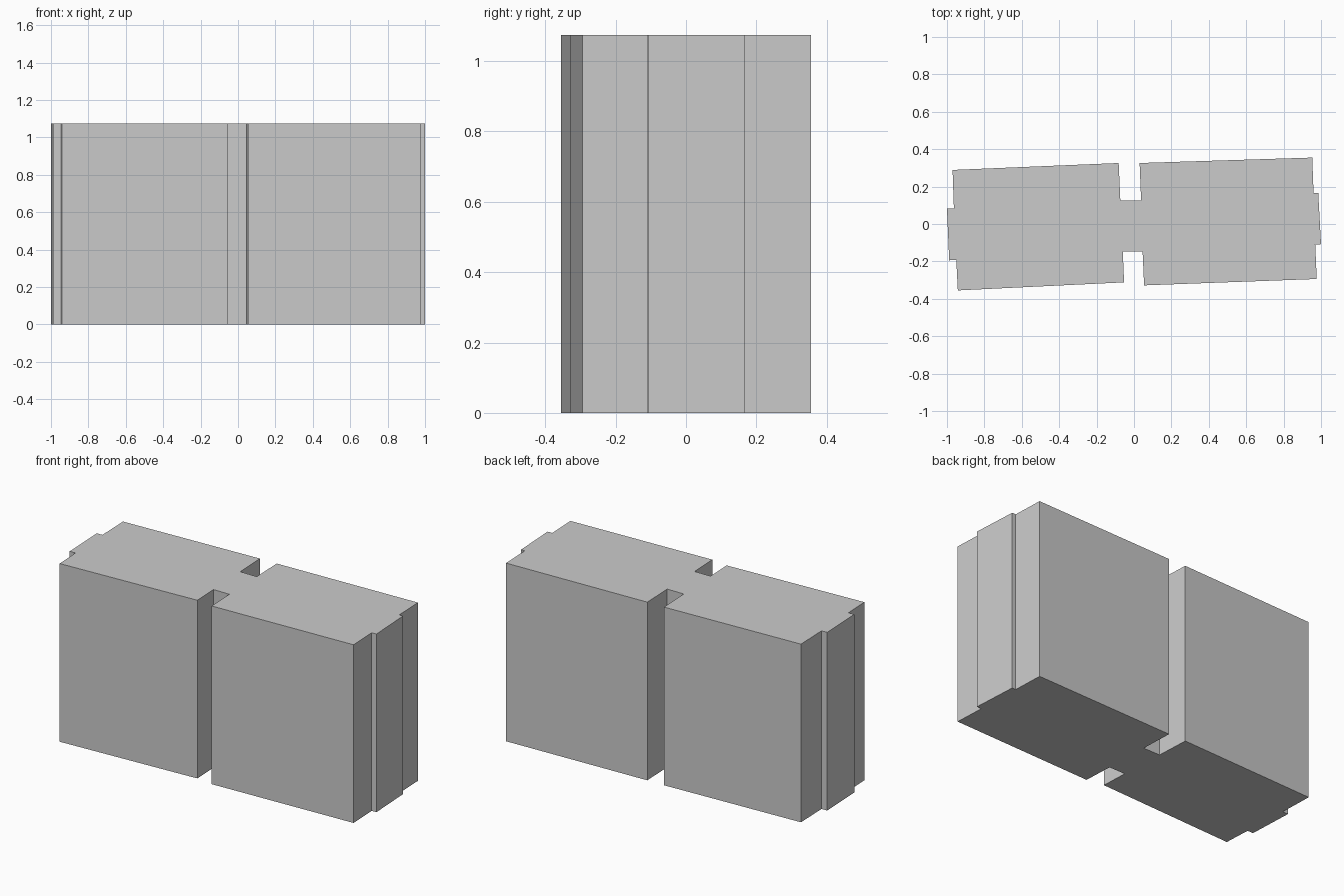
import bpy, bmesh

if "Cube" in bpy.data.objects:
    bpy.data.objects.remove(bpy.data.objects["Cube"])

HEIGHT = 1.075

# Building footprint: two wings joined by a narrow neck, stepped bays at both ends
FOOTPRINT = [
    # front edge, left to right, with entrance notch
    (-0.942, -0.355), (-0.053, -0.312), (-0.060, -0.148), (0.046, -0.148),
    (0.054, -0.328), (0.977, -0.294),
    # right end bay
    (0.969, -0.110), (1.0, -0.108), (0.985, 0.167), (0.960, 0.166),
    # back edge, right to left, with matching notch
    (0.953, 0.355), (0.030, 0.326), (0.038, 0.125), (-0.073, 0.125),
    (-0.082, 0.326), (-0.970, 0.289),
    # left end bay
    (-0.963, 0.083), (-1.0, 0.082), (-0.988, -0.194), (-0.950, -0.192),
]


def extruded_block(name, outline, height):
    bm = bmesh.new()
    base = bm.faces.new([bm.verts.new((x, y, 0)) for x, y in outline])
    walls = bmesh.ops.extrude_face_region(bm, geom=[base], use_keep_orig=True)
    top = [v for v in walls["geom"] if isinstance(v, bmesh.types.BMVert)]
    bmesh.ops.translate(bm, verts=top, vec=(0, 0, height))
    bmesh.ops.recalc_face_normals(bm, faces=bm.faces)
    mesh = bpy.data.meshes.new(name)
    bm.to_mesh(mesh)
    bm.free()
    obj = bpy.data.objects.new(name, mesh)
    bpy.context.collection.objects.link(obj)
    return obj


# Main building mass
extruded_block("building_block", FOOTPRINT, HEIGHT)
